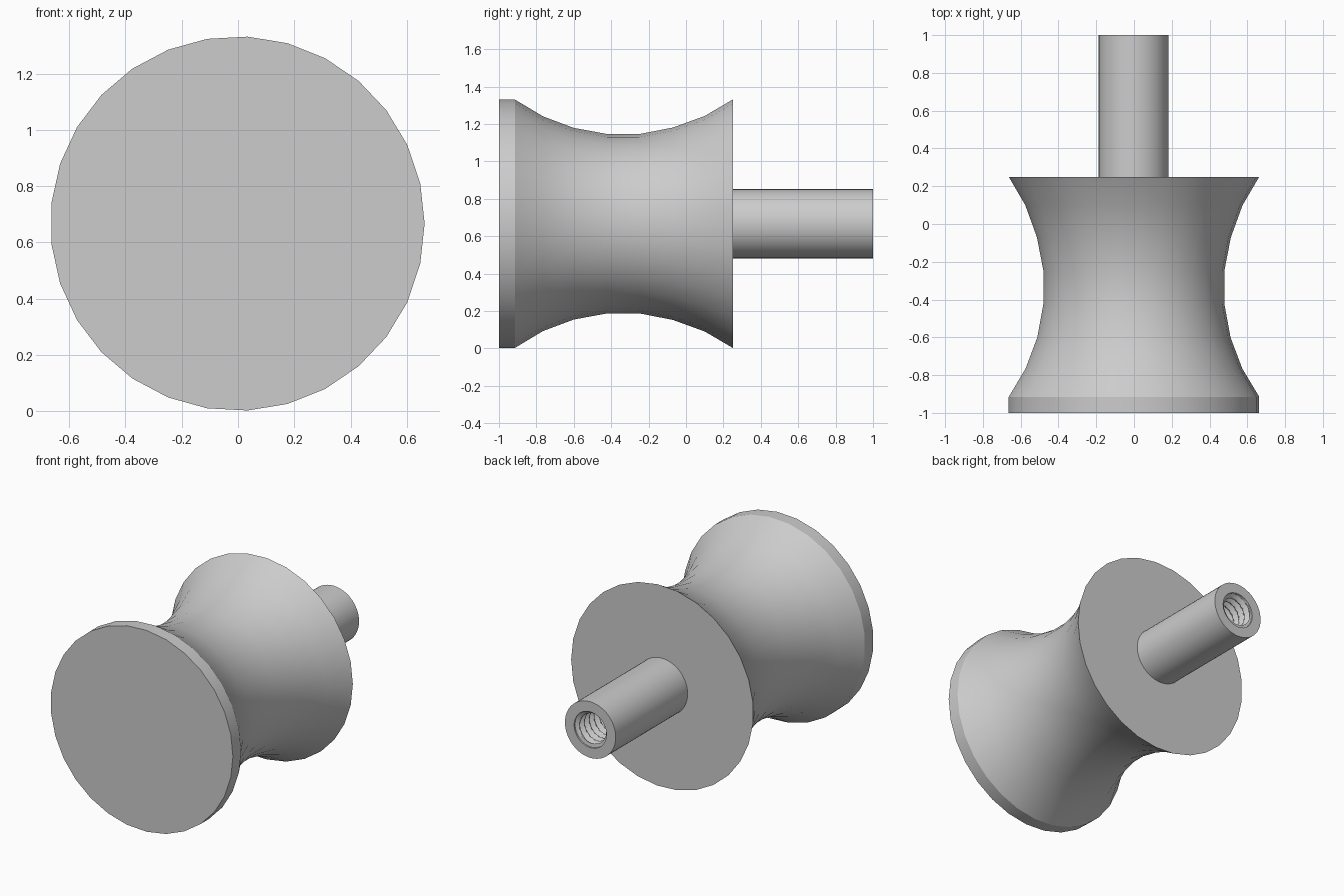
import bpy, bmesh, math

if "Cube" in bpy.data.objects:
    bpy.data.objects.remove(bpy.data.objects["Cube"])

AXIS_Z = 0.667      # height of the turning axis
AXIS_X = -0.002

steel = bpy.data.materials.new("plain_grey")
steel.diffuse_color = (0.604, 0.604, 0.604, 1)
steel.use_nodes = True
steel.node_tree.nodes["Principled BSDF"].inputs["Base Color"].default_value = steel.diffuse_color


def lathe(name, rings, sides, sharp_deg):
    """Turn (y, radius) rings about the y axis; radius may be a function of angle."""
    bm = bmesh.new()
    loops = []
    for y, r in rings:
        loop = []
        for i in range(sides):
            a = 2 * math.pi * i / sides
            rad = r(a) if callable(r) else r
            loop.append(bm.verts.new((AXIS_X + rad * math.cos(a), y,
                                      AXIS_Z + rad * math.sin(a))))
        loops.append(loop)
    for p, q in zip(loops, loops[1:]):
        for i in range(sides):
            j = (i + 1) % sides
            bm.faces.new((p[i], p[j], q[j], q[i]))
    bm.faces.new(loops[0])
    bm.faces.new(loops[-1])
    bmesh.ops.recalc_face_normals(bm, faces=bm.faces[:])
    mesh = bpy.data.meshes.new(name)
    bm.to_mesh(mesh)
    bm.free()
    mesh.materials.append(steel)
    mesh.shade_smooth()
    mesh.set_sharp_from_angle(angle=math.radians(sharp_deg))
    obj = bpy.data.objects.new(name, mesh)
    bpy.context.collection.objects.link(obj)
    return obj


# Waisted body with a short straight rim at the front
lathe("waisted_body", [
    (-1.0, 0.665), (-0.915, 0.665), (-0.765, 0.575), (-0.6, 0.513),
    (-0.42, 0.48), (-0.25, 0.48), (-0.07, 0.515), (0.1, 0.577), (0.25, 0.665),
], 29, 28)

# Tubular stud with an internal screw thread
PITCH, MINOR, MAJOR, STEPS, TURNS = 0.05, 0.094, 0.118, 16, 13


def thread_radius(y):
    def radius(a):
        t = (y / PITCH + a / (2 * math.pi)) % 1.0
        wave = abs(2 * t - 1)                          # triangle wave 0..1
        wave = min(1, max(0, (wave - 0.15) / 0.7))     # flat crest and root
        return MINOR + (MAJOR - MINOR) * wave
    return radius


stud = [(0.2, 0.185), (1.0, 0.185), (1.0, MAJOR), (0.99, MAJOR)]
for k in range(1, TURNS * STEPS + 1):
    y = 0.99 - k * PITCH / STEPS
    stud.append((y, thread_radius(y)))
lathe("threaded_stud", stud, 48, 35)
